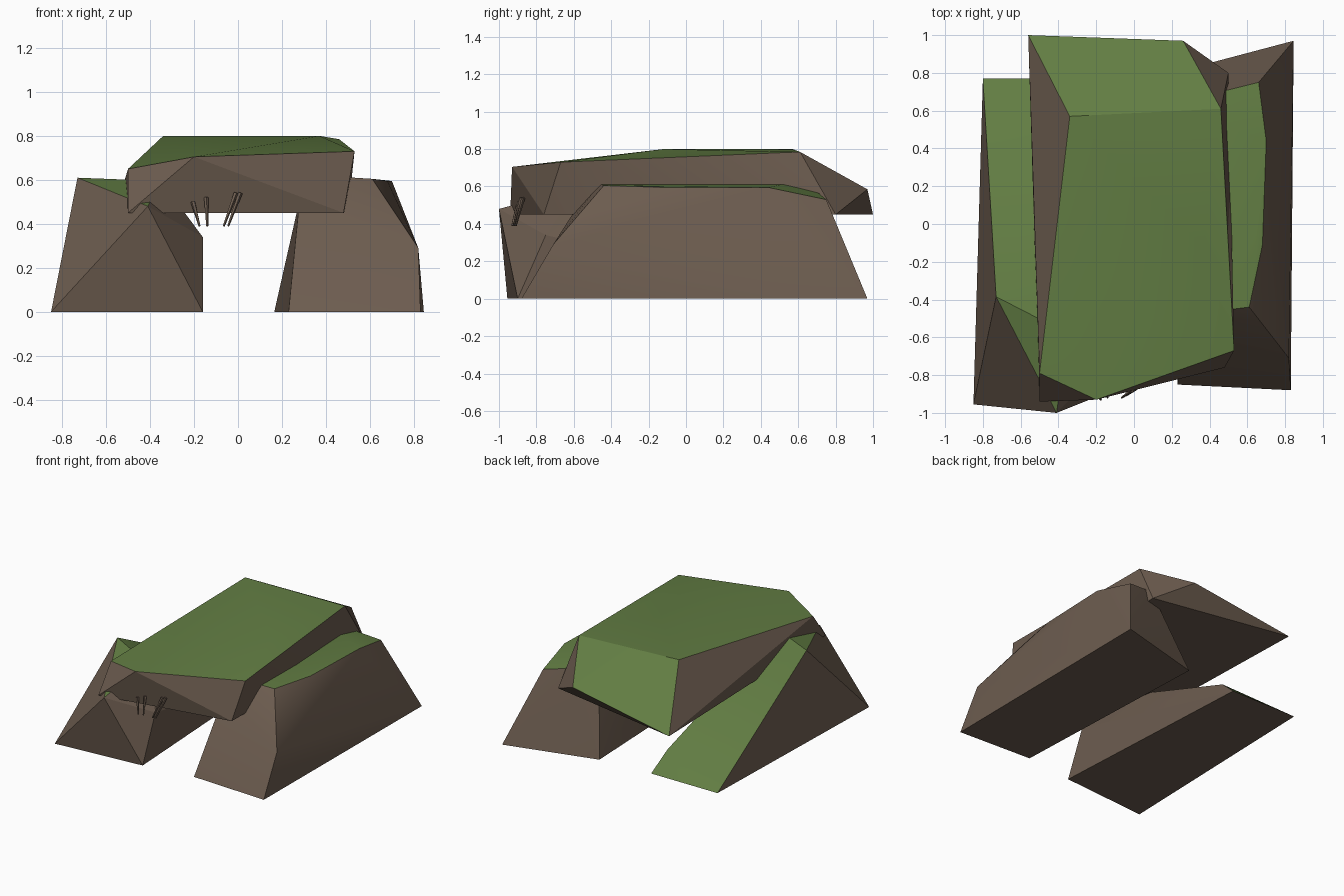
import bpy, bmesh, math
from mathutils import Vector

if "Cube" in bpy.data.objects:
    bpy.data.objects.remove(bpy.data.objects["Cube"])


def material(name, rgb):
    m = bpy.data.materials.new(name)
    m.diffuse_color = (*rgb, 1.0)
    m.use_nodes = True
    m.node_tree.nodes["Principled BSDF"].inputs["Base Color"].default_value = m.diffuse_color
    return m


earth = material("earth_brown", (0.150, 0.107, 0.078))
grass = material("grass_green", (0.122, 0.205, 0.056))


def rock(name, corners):
    """Faceted boulder: convex shape over its corners, grass on upward faces."""
    bm = bmesh.new()
    for c in corners:
        bm.verts.new(c)
    hull = bmesh.ops.convex_hull(bm, input=bm.verts[:])
    loose = [v for v in bm.verts if not v.link_faces]
    bmesh.ops.delete(bm, geom=loose, context='VERTS')
    bmesh.ops.dissolve_limit(bm, angle_limit=math.radians(1),
                             verts=bm.verts[:], edges=bm.edges[:])
    bmesh.ops.recalc_face_normals(bm, faces=bm.faces[:])
    bm.normal_update()
    for f in bm.faces:
        f.material_index = 1 if f.normal.z > 0.7 else 0
    mesh = bpy.data.meshes.new(name)
    bm.to_mesh(mesh)
    bm.free()
    mesh.materials.append(earth)
    mesh.materials.append(grass)
    ob = bpy.data.objects.new(name, mesh)
    bpy.context.collection.objects.link(ob)
    bpy.context.view_layer.objects.active = ob
    ob.select_set(True)
    bpy.ops.object.shade_smooth_by_angle(angle=math.radians(20))
    ob.select_set(False)
    return ob


# Bridging slab across the two side rocks
rock("top_slab", [
    (-0.34, 0.57, 0.80), (0.46, 0.61, 0.785), (0.37, -0.12, 0.80),
    (0.53, -0.67, 0.73), (-0.20, -0.93, 0.705), (-0.50, -0.79, 0.65),
    (-0.56, 1.00, 0.45), (0.26, 0.97, 0.585), (0.50, 0.80, 0.45),
    (0.48, -0.76, 0.45), (-0.50, -0.94, 0.45)])

# Left rock, a ramp that falls to the ground at the back
rock("left_rock", [
    (-0.85, -0.955, 0), (-0.16, -0.90, 0), (-0.25, 0.77, 0), (-0.80, 0.77, 0),
    (-0.41, -1.00, 0.48), (-0.16, -0.75, 0.34), (-0.73, -0.385, 0.61),
    (-0.35, -0.58, 0.595), (-0.28, 0.62, 0.13)])

# Right rock, with a long flat top
rock("right_rock", [
    (0.23, -0.85, 0), (0.83, -0.88, 0), (0.845, 0.97, 0), (0.165, 0.79, 0),
    (0.82, -0.71, 0.29), (0.61, -0.44, 0.605), (0.68, -0.11, 0.595),
    (0.70, 0.44, 0.595), (0.66, 0.75, 0.53), (0.45, -0.46, 0.615),
    (0.45, 0.53, 0.615), (0.42, 0.69, 0.58), (0.28, -0.57, 0.51),
    (0.30, 0.60, 0.52)])

# Thin roots hanging from the front edge of the slab
roots = [((-0.205, -0.90, 0.50), (-0.175, -0.93, 0.39)),
         ((-0.145, -0.89, 0.52), (-0.140, -0.92, 0.39)),
         ((-0.010, -0.88, 0.54), (-0.065, -0.92, 0.39)),
         ((0.010, -0.87, 0.54), (-0.045, -0.91, 0.39))]
for i, (top, tip) in enumerate(roots):
    a, b = Vector(top), Vector(tip)
    bpy.ops.mesh.primitive_cone_add(vertices=5, radius1=0.011, radius2=0.005,
                                    depth=(b - a).length, location=(a + b) / 2)
    ob = bpy.context.object
    ob.name = f"root_{i + 1}"
    ob.rotation_euler = (b - a).to_track_quat('Z', 'Y').to_euler()
    ob.data.materials.append(earth)
    ob.select_set(False)
